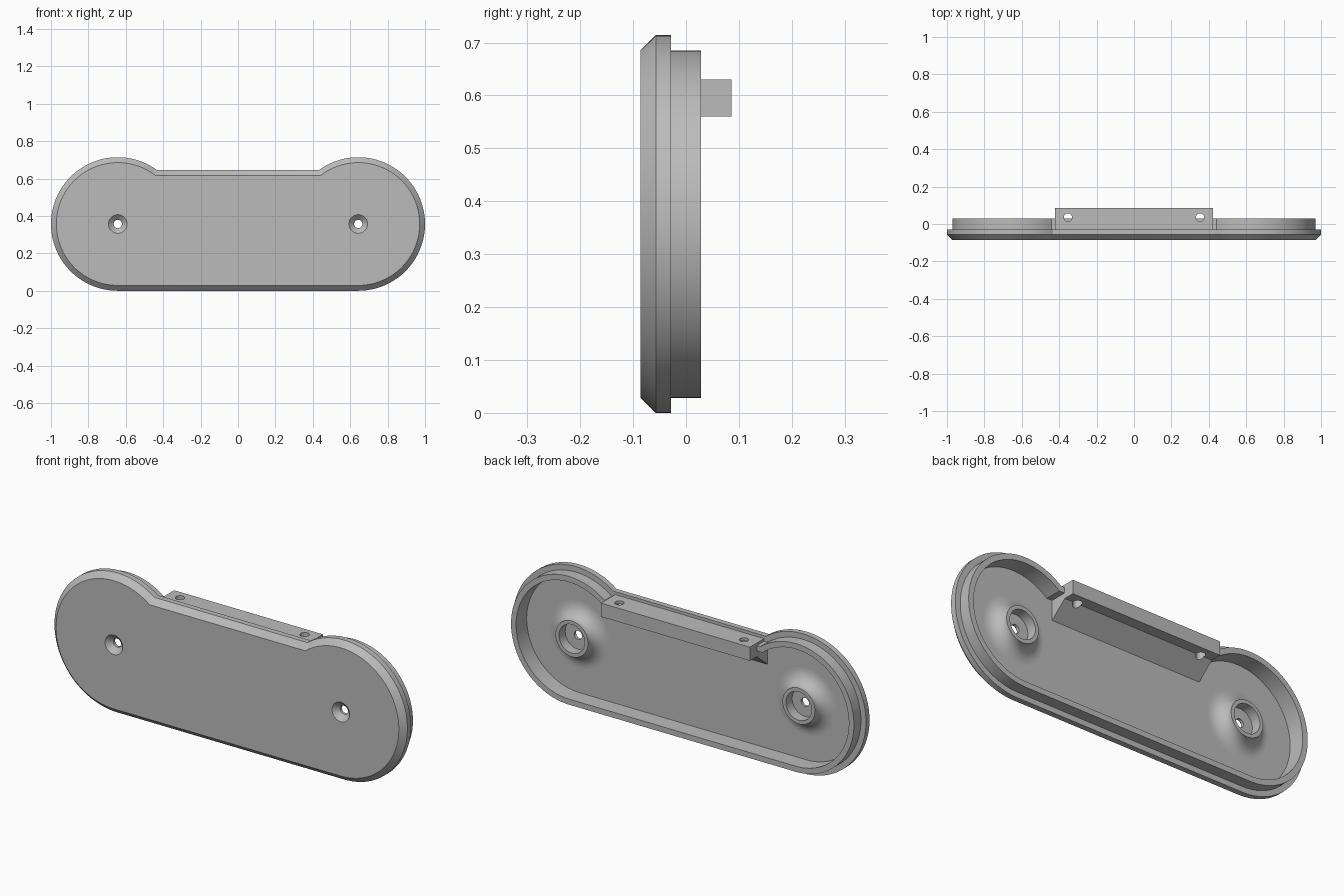
import bpy, bmesh, math
from mathutils import Vector

cube = bpy.data.objects.get("Cube")
if cube:
    bpy.data.objects.remove(cube, do_unlink=True)

grey = bpy.data.materials.new("light_grey_plastic")
grey.use_nodes = True
colour = (0.5, 0.5, 0.5, 1)
grey.diffuse_color = colour
grey.node_tree.nodes["Principled BSDF"].inputs["Base Color"].default_value = colour

LOBE_X, LOBE_Z, LOBE_R, TOP_Z = 0.643, 0.357, 0.357, 0.645
STEP = 0.0286          # wall thickness and chamfer size
FRONT = -0.0857        # y of the front face
FLOOR = FRONT + STEP   # y of the inside floor


def loft(name, loops, closed=False):
    """Skin a row of equal-length point loops; cap the ends, or join last to first."""
    bm = bmesh.new()
    rings = [[bm.verts.new(p) for p in loop] for loop in loops]
    n = len(rings[0])
    pairs = list(zip(rings, rings[1:]))
    if closed:
        pairs.append((rings[-1], rings[0]))
    else:
        bm.faces.new(rings[0])
        bm.faces.new(rings[-1])
    for a, b in pairs:
        for i in range(n):
            j = (i + 1) % n
            bm.faces.new((a[i], a[j], b[j], b[i]))
    bmesh.ops.recalc_face_normals(bm, faces=bm.faces)
    mesh = bpy.data.meshes.new(name)
    bm.to_mesh(mesh)
    bm.free()
    mesh.materials.append(grey)
    ob = bpy.data.objects.new(name, mesh)
    bpy.context.collection.objects.link(ob)
    return ob


def outline(inset, y, steps=56):
    """Two round lobes joined by a straight bottom and a lowered straight top."""
    r = LOBE_R - inset
    end = math.asin((TOP_Z - inset - LOBE_Z) / r)
    end = math.pi - end
    half = []
    for i in range(steps + 1):
        a = -math.pi / 2 + (end + math.pi / 2) * i / steps
        half.append((LOBE_X + r * math.cos(a), LOBE_Z + r * math.sin(a)))
    return ([Vector((x, y, z)) for x, z in half]
            + [Vector((-x, y, z)) for x, z in reversed(half)])


def circle(r, x, y, steps=48):
    """Circle around a lobe axis, facing front."""
    turn = [2 * math.pi * i / steps for i in range(steps)]
    return [Vector((x + r * math.cos(a), y, LOBE_Z + r * math.sin(a))) for a in turn]


def cut(ob, cutter):
    cutter.hide_render = True
    mod = ob.modifiers.new("cut", "BOOLEAN")
    mod.operation, mod.solver, mod.object = "DIFFERENCE", "EXACT", cutter
    bpy.ops.object.select_all(action="DESELECT")
    bpy.context.view_layer.objects.active = ob
    ob.select_set(True)
    bpy.ops.object.modifier_apply(modifier=mod.name)
    bpy.data.objects.remove(cutter, do_unlink=True)


# Cover plate: chamfered flange, stepped-in rim and hollow inside
plate = loft("cover_plate", [
    outline(STEP, FRONT), outline(0, FLOOR), outline(0, FLOOR + STEP),
    outline(STEP, FLOOR + STEP), outline(STEP, STEP),
    outline(2 * STEP, STEP), outline(2 * STEP, FLOOR)])

# Hanging bracket: block along the top with a sloped gusset below
section = [(-0.06, 0.63), (0.0857, 0.63), (0.0857, 0.56), (0.03, 0.56), (-0.06, 0.485)]
bracket = loft("top_bracket", [[Vector((x, y, z)) for y, z in section]
                               for x in (-0.422, 0.422)])

parts = [plate, bracket]
for side, sign in (("left", 1), ("right", -1)):
    x = sign * LOBE_X
    # Countersunk screw hole in the front
    cone_end = -0.06
    cut(plate, loft("cutter", [circle(r, x, y) for r, y in (
        (0.051, FRONT - 0.001), (0.022, cone_end), (0.022, 0))]))

    # Screw boss with a flared foot and a wide bore
    top, foot_r, ring_r = 0.006, 0.17, 0.092
    profile = [(foot_r, cone_end)]
    for i in range(13):
        a = math.pi / 2 * i / 12
        profile.append((foot_r - (foot_r - ring_r) * math.sin(a),
                        top - (top - FLOOR) * math.cos(a)))
    profile += [(0.073, top), (0.073, -0.045), (0.022, -0.045), (0.022, cone_end)]
    parts.append(loft(side + "_screw_boss", [circle(r, x, y) for r, y in profile], closed=True))

    # Vertical hole through the bracket
    turn = [2 * math.pi * i / 32 for i in range(32)]
    cut(bracket, loft("cutter", [
        [Vector((sign * 0.353 + 0.022 * math.cos(a), 0.035 + 0.022 * math.sin(a), z))
         for a in turn] for z in (0.45, 0.7)]))

# Smooth round surfaces, keep crisp edges
bpy.ops.object.select_all(action="DESELECT")
for ob in parts:
    ob.select_set(True)
bpy.context.view_layer.objects.active = plate
bpy.ops.object.shade_smooth_by_angle(angle=math.radians(30))
